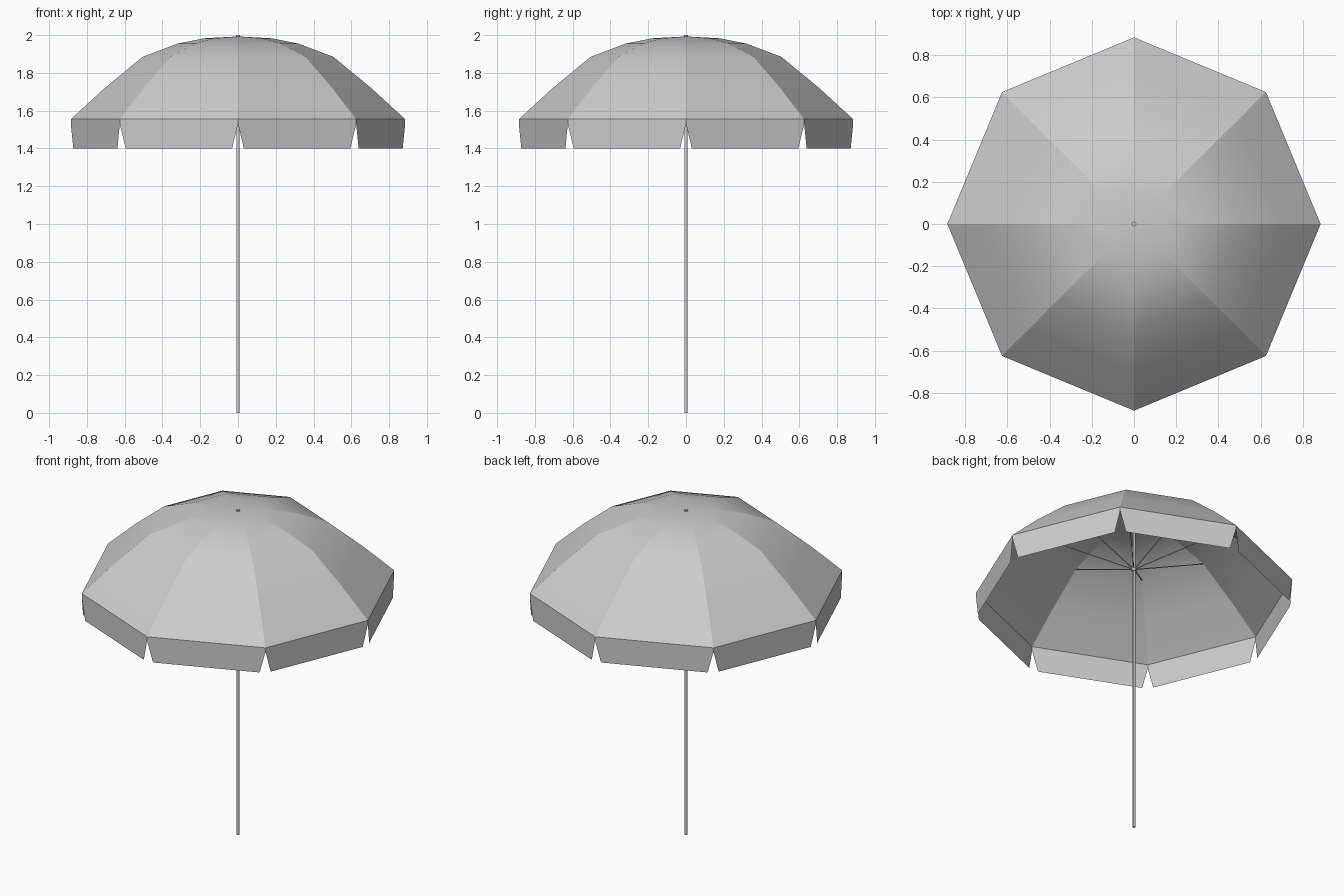
import bpy, bmesh
from math import cos, sin, pi
from mathutils import Vector

if "Cube" in bpy.data.objects:
    bpy.data.objects.remove(bpy.data.objects["Cube"])

SIDES = 8


def ring_point(i, r, z):
    a = 2 * pi * i / SIDES
    return Vector((r * cos(a), r * sin(a), z))


def mesh_object(name, bm):
    mesh = bpy.data.meshes.new(name)
    bm.to_mesh(mesh)
    bm.free()
    ob = bpy.data.objects.new(name, mesh)
    bpy.context.collection.objects.link(ob)
    return ob


def rod(name, start, end, radius, sides=12):
    start, end = Vector(start), Vector(end)
    axis = end - start
    bpy.ops.mesh.primitive_cylinder_add(vertices=sides, radius=radius, depth=axis.length,
                                        location=(start + end) / 2)
    ob = bpy.context.object
    ob.name = name
    ob.rotation_euler = axis.to_track_quat('Z', 'Y').to_euler()
    bpy.ops.object.shade_smooth_by_angle()
    return ob


# Canopy dome: eight panels, smooth down each panel, creased at the ribs
profile = [(0.885, 1.555), (0.705, 1.72), (0.505, 1.885), (0.32, 1.955), (0.18, 1.983)]
bm = bmesh.new()
rings = [[bm.verts.new(ring_point(i, r, z)) for i in range(SIDES)] for r, z in profile]
apex = bm.verts.new((0, 0, 1.993))
for i in range(SIDES):
    j = (i + 1) % SIDES
    for low, high in zip(rings, rings[1:]):
        bm.faces.new((low[i], low[j], high[j], high[i]))
    bm.faces.new((rings[-1][i], rings[-1][j], apex))
for f in bm.faces:
    f.smooth = True
for i in range(SIDES):
    for low, high in zip(rings, rings[1:]):
        bm.edges.get((low[i], high[i])).smooth = False
mesh_object("canopy", bm)

# Hanging valance: one flap per panel with a V notch at each corner
bm = bmesh.new()
for i in range(SIDES):
    a, b = ring_point(i, 0.885, 0), ring_point(i + 1, 0.885, 0)
    outline = [(0, 1.555), (0, 1.53), (0.05, 1.40), (0.95, 1.40), (1, 1.53), (1, 1.555)]
    bm.faces.new([bm.verts.new(a.lerp(b, t) + Vector((0, 0, z))) for t, z in outline])
mesh_object("valance", bm)

# Pole, top tip and sliding hub
rod("pole", (0, 0, 0), (0, 0, 1.99), 0.008)
rod("top_tip", (0, 0, 1.985), (0, 0, 2.0), 0.011)
rod("hub", (0, 0, 1.65), (0, 0, 1.68), 0.014)

# Stretchers from the hub to the canopy ribs
for i in range(SIDES):
    rod(f"stretcher_{i + 1}", ring_point(i, 0.01, 1.665), ring_point(i, 0.5, 1.882), 0.003, 6)
